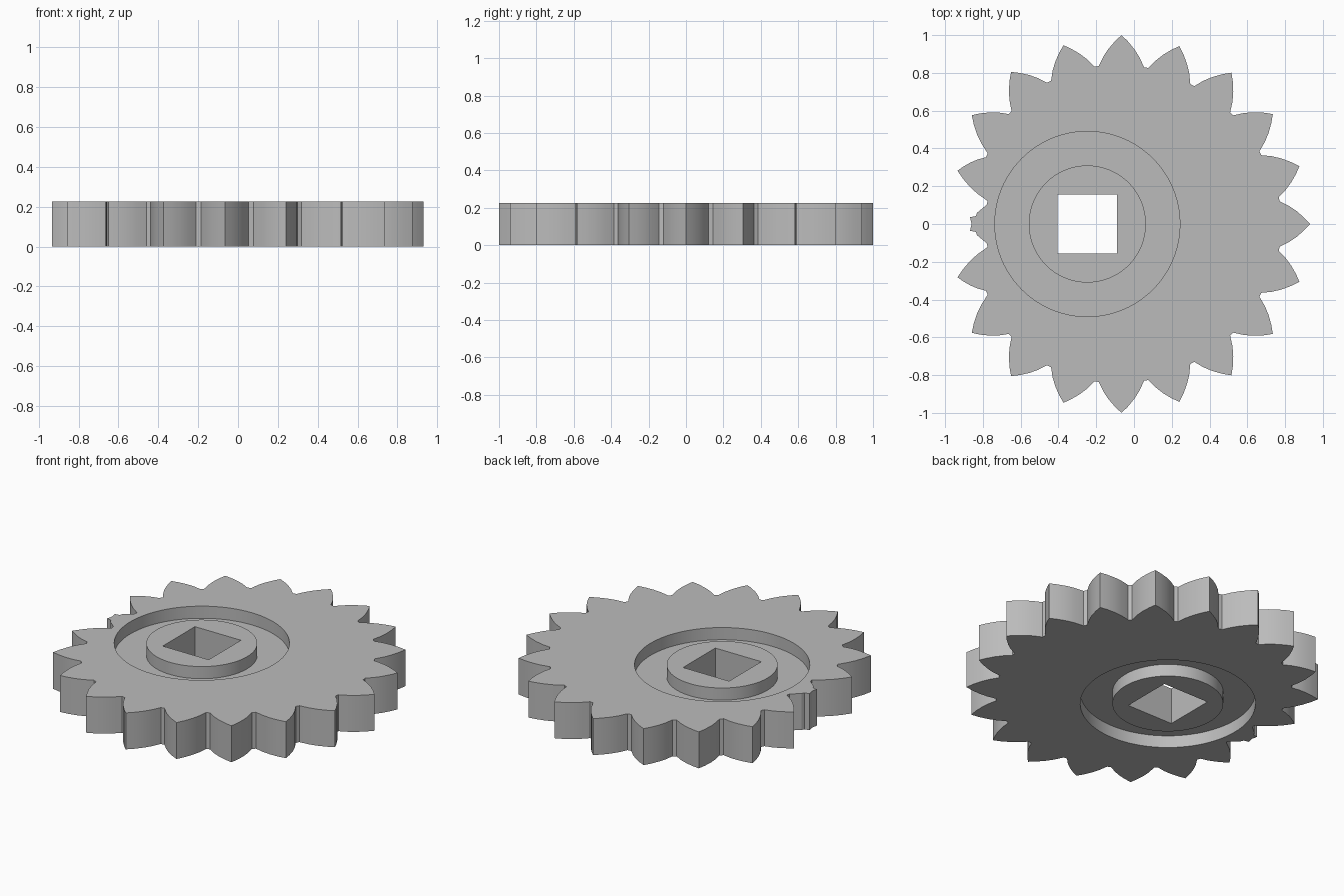
import bpy
from math import sin, cos, pi, radians

cube = bpy.data.objects.get("Cube")
if cube:
    bpy.data.objects.remove(cube, do_unlink=True)

HEIGHT = 0.225
RECESS = 0.075          # depth of the annular groove on each side
GEAR_X, HUB_X = -0.066, -0.247
RING_R, HUB_R, BORE = 0.49, 0.31, 0.157

grey = bpy.data.materials.new("plain grey")
grey.use_nodes = True
grey.diffuse_color = (0.5, 0.5, 0.5, 1)
grey.node_tree.nodes["Principled BSDF"].inputs["Base Color"].default_value = (0.5, 0.5, 0.5, 1)


def circle(r, n=96):
    return [(HUB_X + r * cos(2 * pi * i / n), r * sin(2 * pi * i / n)) for i in range(n)]


def gear_outline():
    """Toothed outline, half of it mirrored across the x axis."""
    def polar(r, deg):
        return (GEAR_X + r * cos(radians(deg)), r * sin(radians(deg)))

    tips = [0.998] + [0.99] * 4 + [1.0] + [0.995] * 2 + [0.98, 0.913]
    roots = [0.845, 0.825, 0.825, 0.825, 0.838, 0.845, 0.845, 0.835, 0.80, 0.72]
    half = []
    for k, (tip, root) in enumerate(zip(tips, roots)):
        a = 18 * k
        before = roots[max(k - 1, 0)]
        if k:   # rising flank
            for t in (0.3, 0.55, 0.8):
                half.append(polar(before + (tip - before) * t, a - 8.2 * (1 - t) - 2.2 * t * (1 - t)))
        half.append(polar(tip, a))
        for t in (0.8, 0.55, 0.3):   # falling flank
            half.append(polar(root + (tip - root) * t, a + 8.2 * (1 - t) + 2.2 * t * (1 - t)))
        half += [polar(root, a + 8.2), polar(root, a + 9.8)]
    # worn-down tooth beside the hub
    half += [(-0.83, 0.06), (-0.838, 0.042), (-0.868, 0.036), (-0.86, 0)]
    return half + [(x, -y) for x, y in half[-2:0:-1]]


def plate(name, loops, z0, z1):
    """Extrude a flat profile; inner loops become holes."""
    curve = bpy.data.curves.new(name, 'CURVE')
    curve.dimensions = '2D'
    curve.fill_mode = 'BOTH'
    curve.extrude = (z1 - z0) / 2
    for pts in loops:
        spline = curve.splines.new('POLY')
        spline.points.add(len(pts) - 1)
        for p, (x, y) in zip(spline.points, pts):
            p.co = (x, y, 0, 1)
        spline.use_cyclic_u = True
    obj = bpy.data.objects.new(name, curve)
    obj.location.z = (z0 + z1) / 2
    bpy.context.collection.objects.link(obj)
    bpy.ops.object.select_all(action='DESELECT')
    obj.select_set(True)
    bpy.context.view_layer.objects.active = obj
    bpy.ops.object.convert(target='MESH')
    obj = bpy.context.object
    obj.data.materials.clear()
    obj.data.materials.append(grey)
    # weld caps to walls and make the normals consistent
    bpy.ops.object.mode_set(mode='EDIT')
    bpy.ops.mesh.select_all(action='SELECT')
    bpy.ops.mesh.remove_doubles(threshold=0.0005)
    bpy.ops.mesh.normals_make_consistent(inside=False)
    bpy.ops.object.mode_set(mode='OBJECT')
    bpy.ops.object.shade_smooth_by_angle(angle=radians(25))
    return obj


bore = [(HUB_X + sx * BORE, sy * BORE) for sx, sy in ((1, 1), (-1, 1), (-1, -1), (1, -1))]

plate("toothed_rim", [gear_outline(), circle(RING_R)], 0, HEIGHT)
plate("web", [circle(RING_R), circle(HUB_R)], RECESS, HEIGHT - RECESS)
plate("hub", [circle(HUB_R), bore], 0, HEIGHT)
